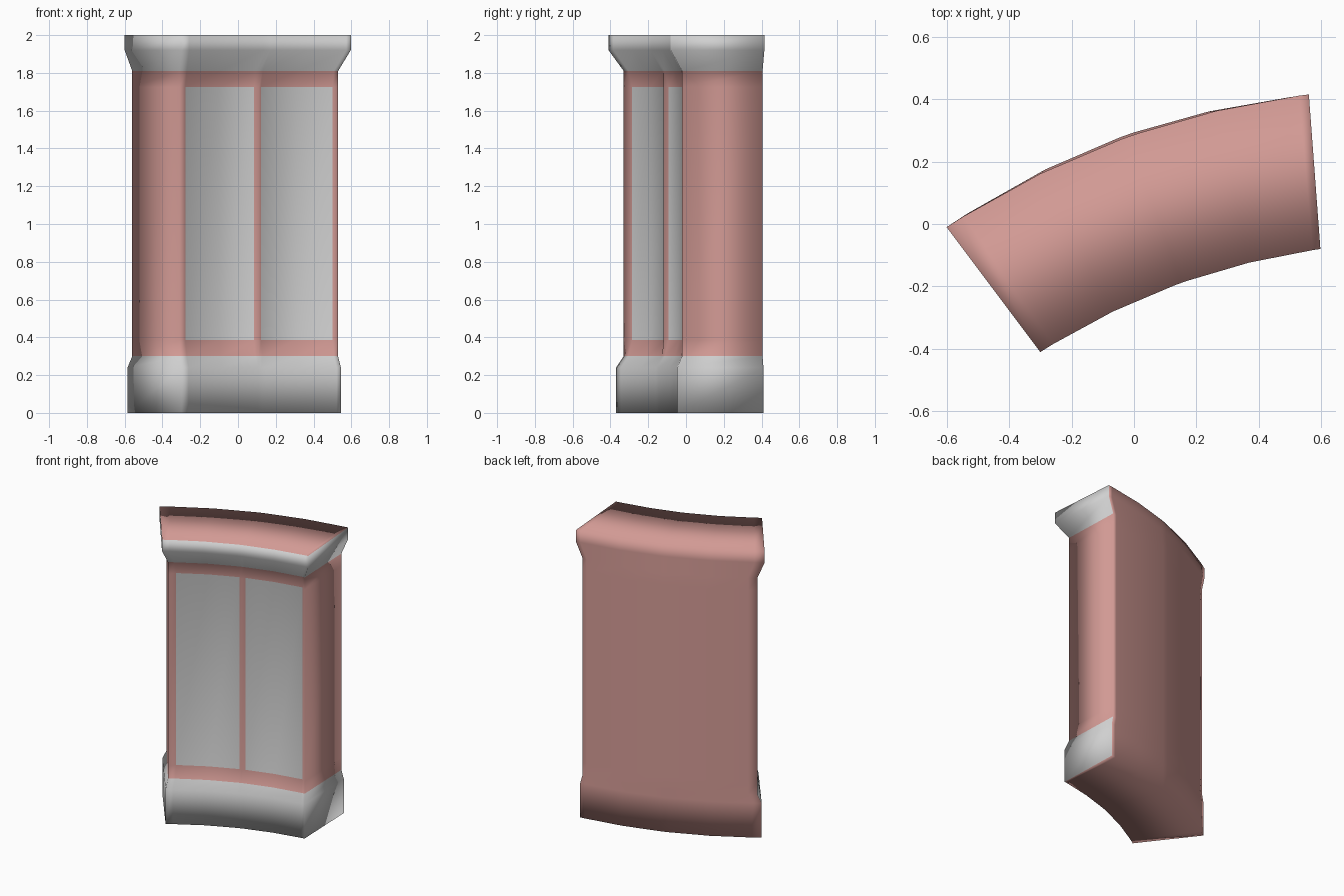
import bpy
import bmesh
from mathutils import Vector

default_cube = bpy.data.objects.get("Cube")
if default_cube:
    bpy.data.objects.remove(default_cube, do_unlink=True)


def make_material(name, rgb):
    mat = bpy.data.materials.new(name)
    mat.use_nodes = True
    mat.diffuse_color = (*rgb, 1)
    mat.node_tree.nodes["Principled BSDF"].inputs["Base Color"].default_value = (*rgb, 1)
    return mat


def arc(start, end, sag, ts):
    """Shallow bowed line from start to end."""
    start, end = Vector(start), Vector(end)
    along = end - start
    side = Vector((-along.y, along.x)).normalized()
    return [start + along * t + side * sag * 4 * t * (1 - t) for t in ts]


# Plan outlines: back right, front right, front left, back left corners
CAP = ((-.6, -.01), (-.3, -.41), (.597, -.08), (.56, .415))
BODY = ((-.56, .013), (-.31, -.33), (.53, -.02), (.515, .405))
BASE = ((-.585, 0), (-.3, -.37), (.545, -.045), (.53, .41))

# Height of each ring, its outline, and whether it borders the panels
LEVELS = [(0, BASE, False), (.24, BASE, False), (.3, BODY, False),
          (.385, BODY, True), (1.725, BODY, True), (1.81, BODY, False),
          (1.92, CAP, False), (2, CAP, False)]
COLUMNS = (0, .05, .275, .5, .5225, .545, .76, .975, 1)
PANEL_COLUMNS = (1, 2, 3, 5, 6, 7)
RECESS = .022
SALMON, GREY = 0, 1

bm = bmesh.new()

# Stacked rings: bowed front and back, with the panel corners pushed in
fronts, backs = [], []
for z, (br, fr, fl, bl), panel_row in LEVELS:
    front = arc(fr, fl, .052, COLUMNS)
    back = arc(br, bl, .072, COLUMNS)
    if panel_row:
        chord = (Vector(fl) - Vector(fr)).normalized()
        inward = Vector((-chord.y, chord.x))
        for c in PANEL_COLUMNS:
            front[c] += inward * RECESS
    fronts.append([bm.verts.new((p.x, p.y, z)) for p in front])
    backs.append([bm.verts.new((p.x, p.y, z)) for p in back])


def quad(a, b, c, d, colour):
    bm.faces.new((a, b, c, d)).material_index = colour


last = len(COLUMNS) - 1
for r in range(len(LEVELS) - 1):
    f0, f1, b0, b1 = fronts[r], fronts[r + 1], backs[r], backs[r + 1]
    trim = GREY if LEVELS[r + 1][0] <= .3 or LEVELS[r][0] >= 1.81 else SALMON
    panel_band = LEVELS[r][2] and LEVELS[r + 1][2]
    for c in range(last):
        panel = panel_band and c in PANEL_COLUMNS and c + 1 in PANEL_COLUMNS
        quad(f0[c], f0[c + 1], f1[c + 1], f1[c], GREY if panel else trim)
        quad(b0[c + 1], b0[c], b1[c], b1[c + 1], SALMON)
    # Two end walls
    quad(b0[0], f0[0], f1[0], b1[0], trim)
    quad(f0[last], b0[last], b1[last], f1[last], trim)

# Top and underside
for c in range(last):
    quad(fronts[-1][c], fronts[-1][c + 1], backs[-1][c + 1], backs[-1][c], SALMON)
    quad(fronts[0][c + 1], fronts[0][c], backs[0][c], backs[0][c + 1], SALMON)

bmesh.ops.recalc_face_normals(bm, faces=bm.faces)
for face in bm.faces:
    face.smooth = True

mesh = bpy.data.meshes.new("curved_panelled_block")
bm.to_mesh(mesh)
bm.free()
mesh.materials.append(make_material("salmon", (.64, .32, .295)))
mesh.materials.append(make_material("light_grey", (.63, .63, .63)))
block = bpy.data.objects.new("curved_panelled_block", mesh)
bpy.context.collection.objects.link(block)
